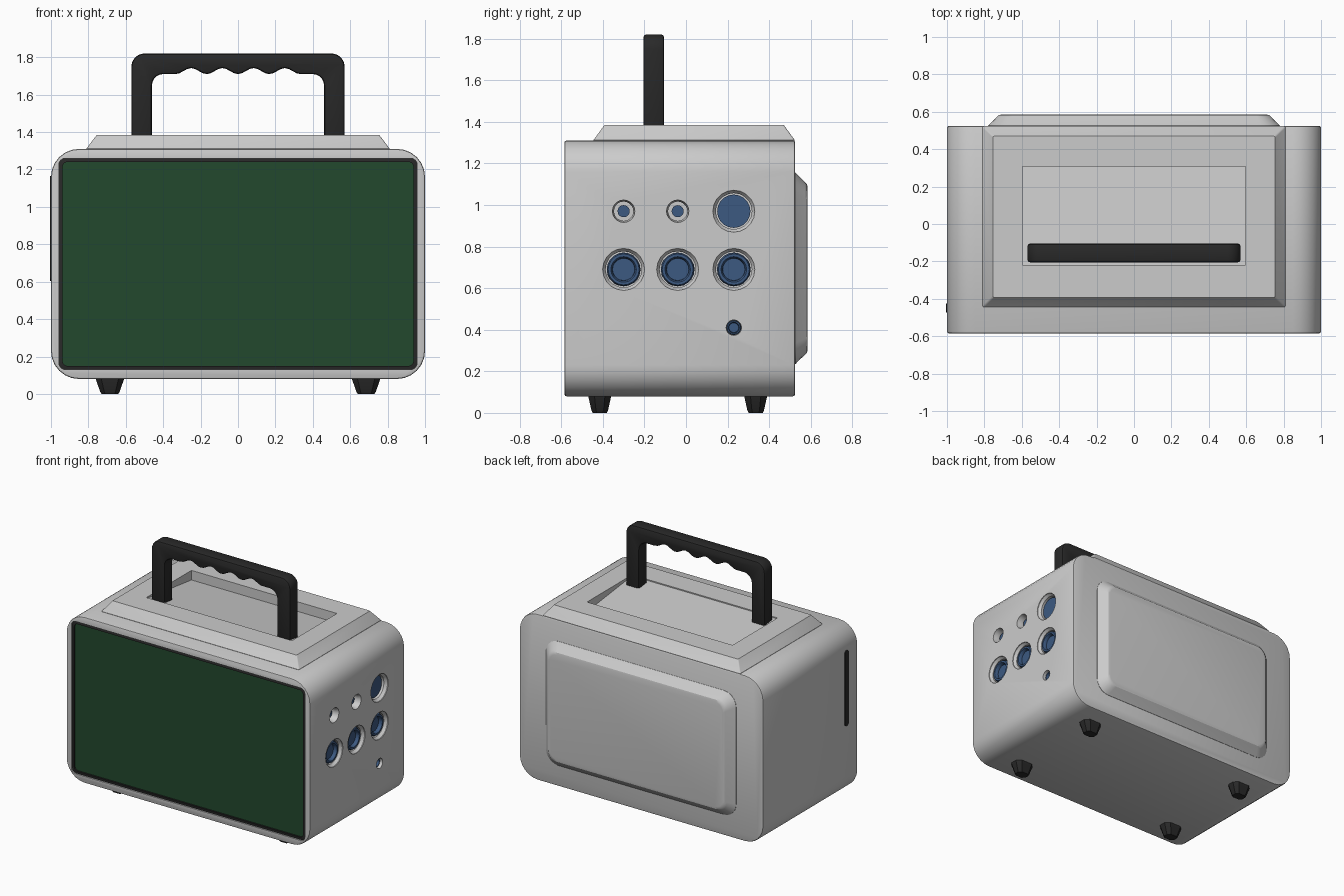
import bpy, bmesh
from math import sin, cos, pi, radians

if "Cube" in bpy.data.objects:
    bpy.data.objects.remove(bpy.data.objects["Cube"])


def material(name, rgb):
    m = bpy.data.materials.new(name)
    m.diffuse_color = (*rgb, 1)
    m.use_nodes = True
    m.node_tree.nodes["Principled BSDF"].inputs["Base Color"].default_value = m.diffuse_color
    return m


BLACK = material("black_plastic", (0.022, 0.022, 0.022))
GREEN = material("screen_green", (0.016, 0.065, 0.026))
BLUE = material("socket_blue", (0.045, 0.10, 0.22))


def loft(name, rings, mat=None, bevel=0, closed=False):
    """Skin equal-sized rings of points; cap the ends, or join last to first."""
    bm = bmesh.new()
    vs = [[bm.verts.new(p) for p in ring] for ring in rings]
    n = len(rings[0])
    pairs = list(zip(vs, vs[1:])) + ([(vs[-1], vs[0])] if closed else [])
    for a, b in pairs:
        for i in range(n):
            j = (i + 1) % n
            bm.faces.new((a[i], a[j], b[j], b[i]))
    if not closed:
        bm.faces.new(vs[0][::-1])
        bm.faces.new(vs[-1])
    bmesh.ops.recalc_face_normals(bm, faces=bm.faces)
    me = bpy.data.meshes.new(name)
    bm.to_mesh(me)
    bm.free()
    ob = bpy.data.objects.new(name, me)
    bpy.context.collection.objects.link(ob)
    if mat:
        me.materials.append(mat)
    if bevel:
        mod = ob.modifiers.new("edge_bevel", 'BEVEL')
        mod.width, mod.segments = bevel, 2
        mod.limit_method, mod.angle_limit = 'ANGLE', radians(60)
        apply(ob, mod)
    return ob


def apply(ob, mod):
    bpy.context.view_layer.objects.active = ob
    bpy.ops.object.modifier_apply(modifier=mod.name)


def cut(ob, cutter):
    mod = ob.modifiers.new("cut", 'BOOLEAN')
    mod.operation, mod.solver, mod.object = 'DIFFERENCE', 'EXACT', cutter
    apply(ob, mod)
    bpy.data.objects.remove(cutter)


def rrect(u, v, w, h, r, n=5):
    """Rounded rectangle centred on (u, v) with half sizes w, h."""
    pts = []
    for k, (sx, sy) in enumerate([(1, 1), (-1, 1), (-1, -1), (1, -1)]):
        for i in range(n + 1):
            a = (k + i / n) * pi / 2
            pts.append((u + sx * (w - r) + r * cos(a), v + sy * (h - r) + r * sin(a)))
    return pts


def on_x(pts, x): return [(x, u, v) for u, v in pts]
def on_y(pts, y): return [(u, y, v) for u, v in pts]
def on_z(pts, z): return [(u, v, z) for u, v in pts]


def circle(u, v, r, n=20):
    return [(u + r * cos(2 * pi * i / n), v + r * sin(2 * pi * i / n)) for i in range(n)]


# Case with a shallow window for the screen
outline = rrect(0, 0.695, 1.0, 0.615, 0.15, 6)
body = loft("case", [on_y(outline, -0.585), on_y(outline, 0.525)], bevel=0.01)
window = rrect(0, 0.695, 0.958, 0.565, 0.035, 4)
cut(body, loft("window_cutter", [on_y(window, -0.7), on_y(window, -0.54)]))

# Screen and its black frame
inner = rrect(0, 0.695, 0.938, 0.545, 0.025, 4)
loft("screen_frame", [on_y(window, -0.535), on_y(window, -0.575),
                      on_y(inner, -0.579), on_y(inner, -0.535)], BLACK, closed=True)
loft("screen", [on_y(inner, -0.535), on_y(inner, -0.568)], GREEN)

# Sockets: dished hole in the right side plus a blue insert
# y, z, hole radius, insert radius, has raised ring
SOCKETS = [(-0.30, 0.97, 0.054, 0.029, False), (-0.04, 0.97, 0.054, 0.029, False),
           (0.23, 0.97, 0.101, 0.080, False), (-0.30, 0.69, 0.101, 0.081, True),
           (-0.04, 0.69, 0.101, 0.081, True), (0.23, 0.69, 0.101, 0.081, True),
           (0.23, 0.41, 0.037, 0.035, True)]
for y, z, hole, r, ring in SOCKETS:
    lip = hole * 0.86 if r < hole * 0.85 else r
    cut(body, loft("socket_cutter", [on_x(circle(y, z, hole), 1.05), on_x(circle(y, z, hole), 0.995),
                                     on_x(circle(y, z, lip), 0.975), on_x(circle(y, z, lip), 0.94)]))
    steps = [(r, 0.93), (r, 0.962)]
    if ring:
        steps = [(r, 0.93), (r, 0.968), (r * 0.92, 0.98), (r * 0.76, 0.98),
                 (r * 0.68, 0.968), (r * 0.66, 0.955)]
    loft("socket_insert", [on_x(circle(y, z, q), x) for q, x in steps], BLUE)

# Raised top deck with a sloping tray under the handle
deck = loft("top_deck", [on_z([(-a, f), (a, f), (a, b), (-a, b)], z) for a, f, b, z in
                         [(0.81, -0.445, 0.523, 1.30), (0.81, -0.445, 0.523, 1.312),
                          (0.755, -0.392, 0.47, 1.385)]], bevel=0.008)
tray = [(-0.22, 1.377), (0.307, 1.314), (0.307, 1.5), (-0.22, 1.5)]
cut(deck, loft("tray_cutter", [on_x(tray, -0.597), on_x(tray, 0.597)]))

# Carry handle with finger grips along its underside
half = [(0.57, 1.34)]
half += [(0.50 + 0.07 * cos(a), 1.75 + 0.07 * sin(a)) for a in (i * pi / 12 for i in range(7))]
under = [(0.46, 1.34)]
under += [(0.40 + 0.06 * cos(a), 1.65 + 0.06 * sin(a)) for a in (i * pi / 10 for i in range(6))]
wave = [(x, 1.71 + 0.016 * (1 - cos(2 * pi * x / 0.167)))
        for x in (0.334 - 0.668 * i / 32 for i in range(33))]
mirror = lambda pts: [(-x, z) for x, z in reversed(pts)]
profile = half + mirror(half) + mirror(under)[::-1] + wave[::-1] + under[::-1]
loft("handle", [on_y(profile, -0.205), on_y(profile, -0.105)], BLACK, bevel=0.014)

# Raised back panel
loft("back_panel", [on_y(rrect(0, 0.695, 0.78 - d, 0.46 - d, 0.10 - d * 0.5), y) for d, y in
                    [(0, 0.51), (0, 0.527), (0.012, 0.538), (0.045, 0.572),
                     (0.055, 0.582), (0.07, 0.585)]])

# Black slot on the left side
slot = rrect(-0.45, 0.885, 0.024, 0.28, 0.022, 4)
loft("left_slot", [on_x(slot, -0.97), on_x(slot, -1.005)], BLACK)

# Four tapered feet
for x in (-0.685, 0.685):
    for y in (-0.415, 0.335):
        loft("foot", [on_z(rrect(x, y, w, h, c, 1), z) for w, h, c, z in
                      [(0.078, 0.056, 0.03, 0.09), (0.076, 0.055, 0.03, 0.08),
                       (0.052, 0.040, 0.022, 0.012), (0.045, 0.034, 0.02, 0.0)]], BLACK)

# Smooth curved areas, keep edges crisp
bpy.ops.object.select_all(action='DESELECT')
for ob in bpy.context.scene.objects:
    ob.select_set(True)
bpy.ops.object.shade_smooth_by_angle(angle=radians(32))
